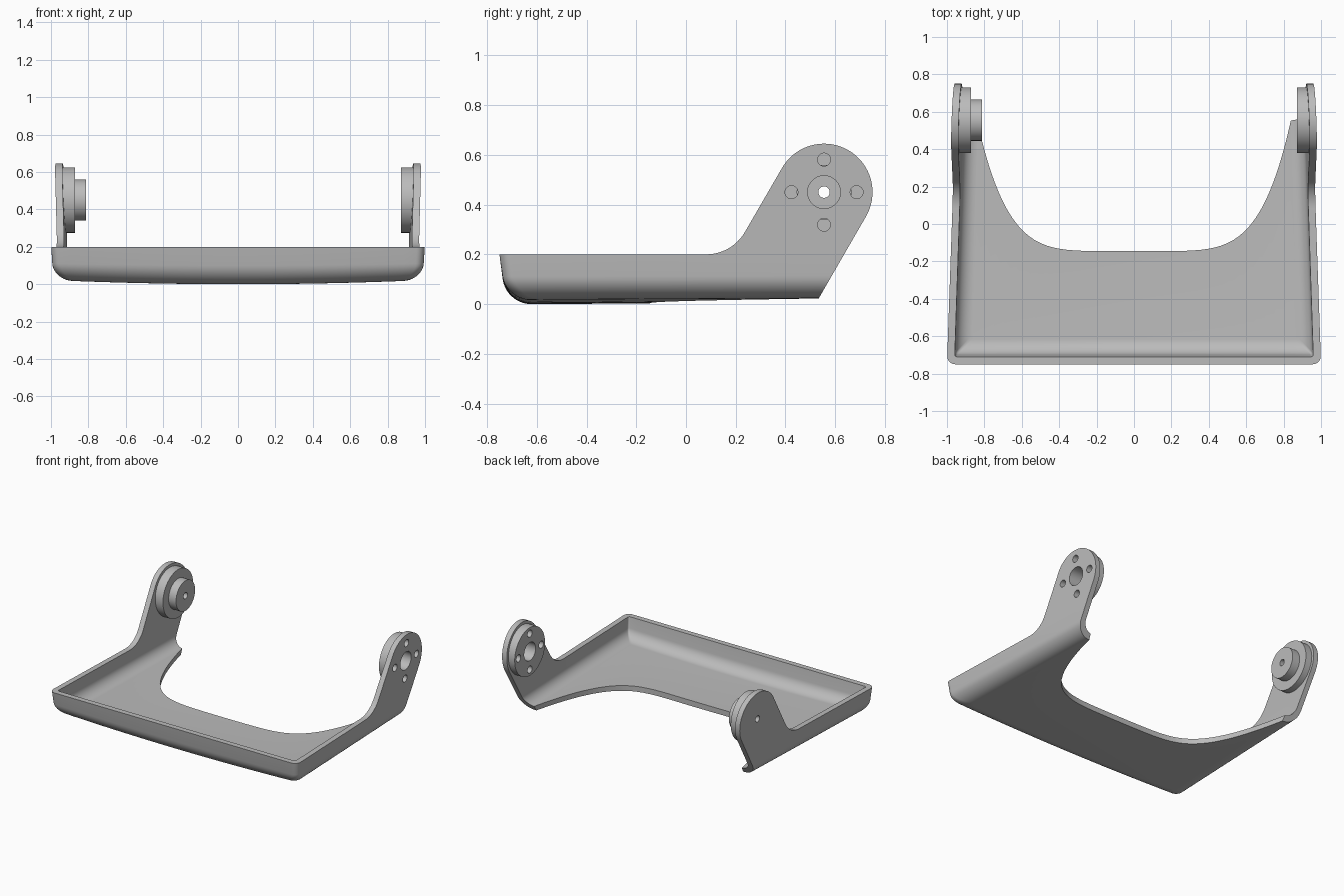
import bpy
import bmesh
from math import sin, cos, pi, radians
from mathutils import Matrix, Vector

cube = bpy.data.objects.get("Cube")
if cube:
    bpy.data.objects.remove(cube, do_unlink=True)

grey = bpy.data.materials.new("plain grey")
grey.use_nodes = True
COLOUR = (0.5, 0.5, 0.5, 1)
grey.diffuse_color = COLOUR
grey.node_tree.nodes["Principled BSDF"].inputs["Base Color"].default_value = COLOUR

PIVOT_Y, PIVOT_Z = 0.555, 0.45
WALL = 0.04


def finish(name, bm):
    bmesh.ops.recalc_face_normals(bm, faces=bm.faces)
    mesh = bpy.data.meshes.new(name)
    bm.to_mesh(mesh)
    bm.free()
    mesh.materials.append(grey)
    ob = bpy.data.objects.new(name, mesh)
    bpy.context.collection.objects.link(ob)
    return ob


def activate(ob):
    bpy.ops.object.select_all(action='DESELECT')
    ob.select_set(True)
    bpy.context.view_layer.objects.active = ob


def combine(ob, tool, operation, keep=False):
    mod = ob.modifiers.new("cut", 'BOOLEAN')
    mod.object, mod.operation, mod.solver = tool, operation, 'EXACT'
    activate(ob)
    bpy.ops.object.modifier_apply(modifier=mod.name)
    if not keep:
        bpy.data.objects.remove(tool, do_unlink=True)


def prism(name, points, direction):
    """Extrude a closed outline along a direction."""
    bm = bmesh.new()
    face = bm.faces.new([bm.verts.new(p) for p in points])
    new = bmesh.ops.extrude_face_region(bm, geom=[face])["geom"]
    bmesh.ops.translate(bm, vec=Vector(direction),
                        verts=[v for v in new if isinstance(v, bmesh.types.BMVert)])
    return finish(name, bm)


def disc(name, x1, x2, radius, y=PIVOT_Y, z=PIVOT_Z, sides=64):
    """Cylinder lying along x."""
    bm = bmesh.new()
    place = Matrix.Translation(((x1 + x2) / 2, y, z)) @ Matrix.Rotation(pi / 2, 4, 'Y')
    bmesh.ops.create_cone(bm, cap_ends=True, segments=sides, radius1=radius,
                          radius2=radius, depth=abs(x2 - x1), matrix=place)
    return finish(name, bm)


def trough(name, offset, fillet, corner, back, top):
    """Drafted block with a rounded, slightly crowned bottom."""
    bm = bmesh.new()
    levels = []
    for i in range(11):
        a = radians(9 * i)
        levels.append((offset + fillet * (1 - cos(a)), fillet * (1 - sin(a))))
    levels += [(0.2, 0), (top, 0)]

    def place(x, y, z):
        crown = (0.022 * x * x + 0.005 * (y + 0.65)) * max(0, 1 - z / 0.2)
        return bm.verts.new((x * (1 - 0.035 * (y + 0.75)), y, z + crown))

    fronts, backs = [], []
    for z, inset in levels:
        half = 1 - offset - inset + 0.05 * (z - 0.2)
        front = -0.75 + offset + inset - 0.13 * (z - 0.2)
        right = []
        for i in range(9):
            a = radians(11.25 * i)
            right.append((half - corner + corner * sin(a), front + corner - corner * cos(a)))
        left = [(-x, y) for x, y in reversed(right)]
        run = half - corner
        middle = [(-run + 2 * run * i / 32, front) for i in range(1, 32)]
        outline = left + middle + right
        fronts.append([place(x, y, z) for x, y in outline])
        # only the lowest level needs a full row of back points
        ends = outline if not backs else [outline[0], outline[-1]]
        backs.append([place(x, back, z) for x, y in ends])

    for k in range(len(levels) - 1):
        lo, hi = fronts[k], fronts[k + 1]
        for i in range(len(lo) - 1):
            bm.faces.new((lo[i], lo[i + 1], hi[i + 1], hi[i]))
        for e in (0, -1):
            bm.faces.new((lo[e], hi[e], backs[k + 1][e], backs[k][e]))
    base, rear = fronts[0], backs[0]
    for i in range(len(base) - 1):
        bm.faces.new((base[i], rear[i], rear[i + 1], base[i + 1]))
    bm.faces.new(fronts[-1] + [backs[-1][-1], backs[-1][0]])
    bm.faces.new(rear + [b[-1] for b in backs[1:]] + [b[0] for b in reversed(backs[1:])])
    return finish(name, bm)


# Tray shell: outer block minus inner block
tray = trough("tray_with_arms", 0, 0.1, 0.045, 0.9, 0.75)
combine(tray, trough("inside", WALL, 0.075, 0.012, 1.0, 0.9), 'DIFFERENCE')

# Side outline: low rim, fillet, slanted arm with a round head
side = [(-1, -0.2), (-1, 0.2)]
for i in range(13):
    a = radians(-90 + 5 * i)
    side.append((0.081 + 0.18 * cos(a), 0.38 + 0.18 * sin(a)))
for i in range(37):
    a = radians(150 - 5 * i)
    side.append((PIVOT_Y + 0.195 * cos(a), PIVOT_Z + 0.195 * sin(a)))
side.append((0.405, -0.2))
combine(tray, prism("side_outline", [(-1.5, y, z) for y, z in side], (3, 0, 0)), 'INTERSECT')

# Curved opening at the back of the floor
curve = []
for i in range(65):
    x = 0.84 * sin(pi / 2 * (i / 32 - 1))
    curve.append((x, -0.145 + 0.705 * (abs(x) / 0.84) ** 5.4))
curve += [(0.84, 1.2), (-0.84, 1.2)]
combine(tray, prism("floor_opening", [(x, y, -0.2) for x, y in curve], (0, 0, 1.4)), 'DIFFERENCE')

# Round pads on the inner faces of the arms, and the hub on the right one
left_pad = disc("left_pad", 0.872, 0.945, 0.175)
right_pad = disc("right_pad", -0.945, -0.872, 0.175)
hub = disc("right_hub", -0.88, -0.812, 0.11)

# Holes: centre bore and four screw holes on the left, a pin hole on the right
holes = [disc("bore", 0.7, 1.2, 0.066, sides=48)]
for i in range(4):
    a = i * pi / 2
    holes.append(disc("screw_hole", 0.7, 1.2, 0.026, PIVOT_Y + 0.131 * cos(a),
                      PIVOT_Z + 0.131 * sin(a), 24))
for hole in holes:
    combine(left_pad, hole, 'DIFFERENCE', keep=True)
    combine(tray, hole, 'DIFFERENCE')
pin = disc("pin_hole", -1.2, -0.7, 0.023, sides=24)
for part in (right_pad, hub):
    combine(part, pin, 'DIFFERENCE', keep=True)
combine(tray, pin, 'DIFFERENCE')

for part in (tray, left_pad, right_pad, hub):
    activate(part)
    bpy.ops.object.shade_smooth_by_angle(angle=radians(30))
